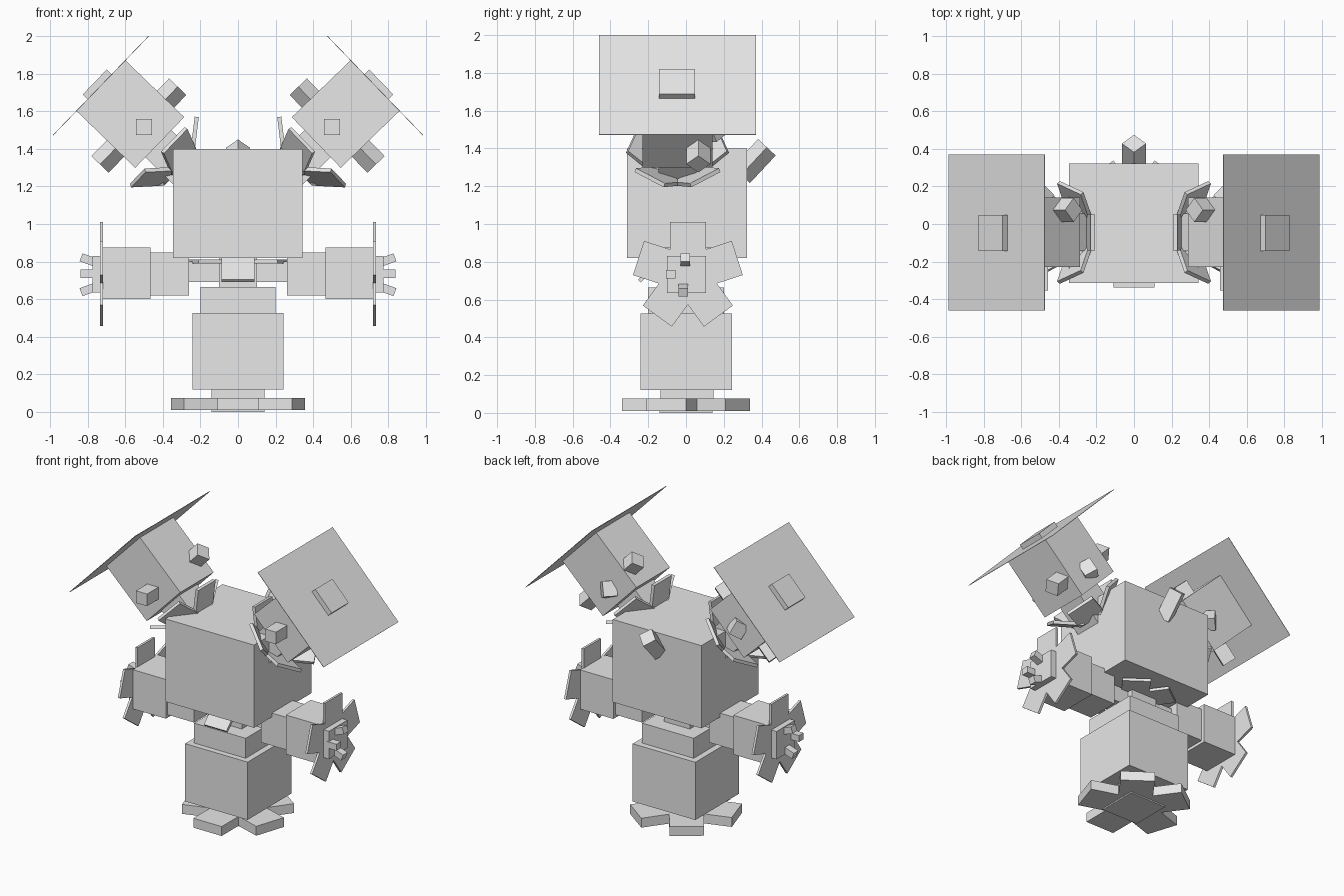
import bpy, bmesh
from math import radians
from mathutils import Matrix, Vector

old = bpy.data.objects.get("Cube")
if old:
    bpy.data.objects.remove(old)

GREY = (0.8, 0.8, 0.8, 1)
mat = bpy.data.materials.new("plain grey")
mat.use_nodes = True
mat.diffuse_color = GREY
mat.node_tree.nodes["Principled BSDF"].inputs["Base Color"].default_value = GREY


def move(x, y, z):
    return Matrix.Translation((x, y, z))


def turn(deg, axis):
    return Matrix.Rotation(radians(deg), 4, axis)


def build(name, boxes, mirror=False):
    """Make one object from (frame, size) boxes, optionally mirrored across x."""
    bm = bmesh.new()
    for frame, size in boxes:
        bmesh.ops.create_cube(bm, size=1, matrix=frame @ Matrix.Diagonal((*size, 1)))
    mesh = bpy.data.meshes.new(name)
    bm.to_mesh(mesh)
    bm.free()
    mesh.materials.append(mat)
    ob = bpy.data.objects.new(name, mesh)
    bpy.context.collection.objects.link(ob)
    if mirror:
        ob.modifiers.new("mirror", 'MIRROR').use_clip = False
    return ob


def span(lo, hi):
    """Box given by two opposite corners."""
    lo, hi = Vector(lo), Vector(hi)
    return Matrix.Translation((lo + hi) / 2), tuple(hi - lo)


def petals(frame, start, r0, length, width, thick, tilt=0):
    """Five plates around local z, lifted by tilt degrees."""
    return [(frame @ turn(start + 72 * i, 'Z') @ move(r0, 0, 0) @ turn(-tilt, 'Y')
             @ move(length / 2, 0, 0), (length, width, thick)) for i in range(5)]


# Foot and leg
build("foot_petals", petals(move(0, 0, 0.042), -90, 0, 0.338, 0.22, 0.066))
build("foot_sole", [span((-0.14, -0.14, 0), (0.14, 0.14, 0.02))])
build("ankle", [span((-0.14, -0.135, 0.07), (0.14, 0.145, 0.12))])
build("leg_block", [span((-0.243, -0.24, 0.12), (0.243, 0.243, 0.525))])
build("waist_block", [span((-0.2, -0.2, 0.525), (0.2, 0.2, 0.665))])

# Neck, collar and main body
build("neck", [span((-0.1, -0.1, 0.66), (0.1, 0.1, 0.83))])
build("collar", petals(move(0, 0, 0.8), -90, 0.05, 0.2, 0.18, 0.02)[1:])
build("front_flap", [(move(0, -0.19, 0.755) @ turn(45, 'X'), (0.175, 0.16, 0.02))])
build("body", [span((-0.345, -0.313, 0.82), (0.343, 0.322, 1.4))])
build("tail_nub", [(move(0, 0.36, 1.333) @ turn(-43, 'X') @ turn(45, 'Z'), (0.09, 0.09, 0.2))])

# Arms
ARM_Z = 0.735
build("inner_arm", [span((0.08, -0.06, 0.69), (0.28, 0.06, 0.8))], True)
build("upper_arm", [span((0.26, -0.115, 0.62), (0.47, 0.115, 0.848))], True)
build("forearm", [span((0.465, -0.135, 0.6), (0.725, 0.14, 0.875))], True)
hand = move(0.727, 0.01, ARM_Z) @ turn(90, 'Y')
build("hand_petals", petals(hand, 180, 0, 0.275, 0.19, 0.016), True)
build("palm", [span((0.72, -0.1, 0.635), (0.775, 0.105, 0.83))], True)
fingers = []
for y, z, tilt in ((-0.005, 0.81, 20), (-0.08, ARM_Z, 0), (-0.015, 0.65, -20)):
    fingers.append((move(0.8, y, z) @ turn(-tilt, 'Y'), (0.075, 0.05, 0.045)))
build("fingers", fingers, True)

# Heads, built along an axis that leans outward
head = move(0.573, -0.045, 1.585) @ turn(46, 'Y')
build("head_block", [(head, (0.375, 0.37, 0.435))], True)
build("head_plate", [(head @ move(0, 0, 0.218), (0.735, 0.83, 0.003))], True)
build("head_pad", [(head @ move(0.009, -0.003, 0.23), (0.184, 0.19, 0.05))], True)
build("head_stem", [(head @ move(0.01, 0, -0.31), (0.2, 0.2, 0.24))], True)
build("head_petals", petals(head @ move(0.015, 0, -0.385), 180, 0.09, 0.2, 0.19, 0.022, 37), True)

# Small nubs on the sides of each head
build("front_nub", [span((0.457, -0.355, 1.475), (0.543, -0.2, 1.56))], True)
build("back_nub", [(move(0.5, 0.14, 1.5) @ turn(45, 'Z') @ turn(30, 'X'), (0.09, 0.09, 0.1))], True)
build("upper_nub", [(head @ move(-0.22, 0.12, -0.08) @ turn(45, 'X'), (0.12, 0.09, 0.09))], True)
build("lower_nub", [(head @ move(0.24, 0.11, -0.07) @ turn(45, 'X'), (0.13, 0.09, 0.09))], True)
